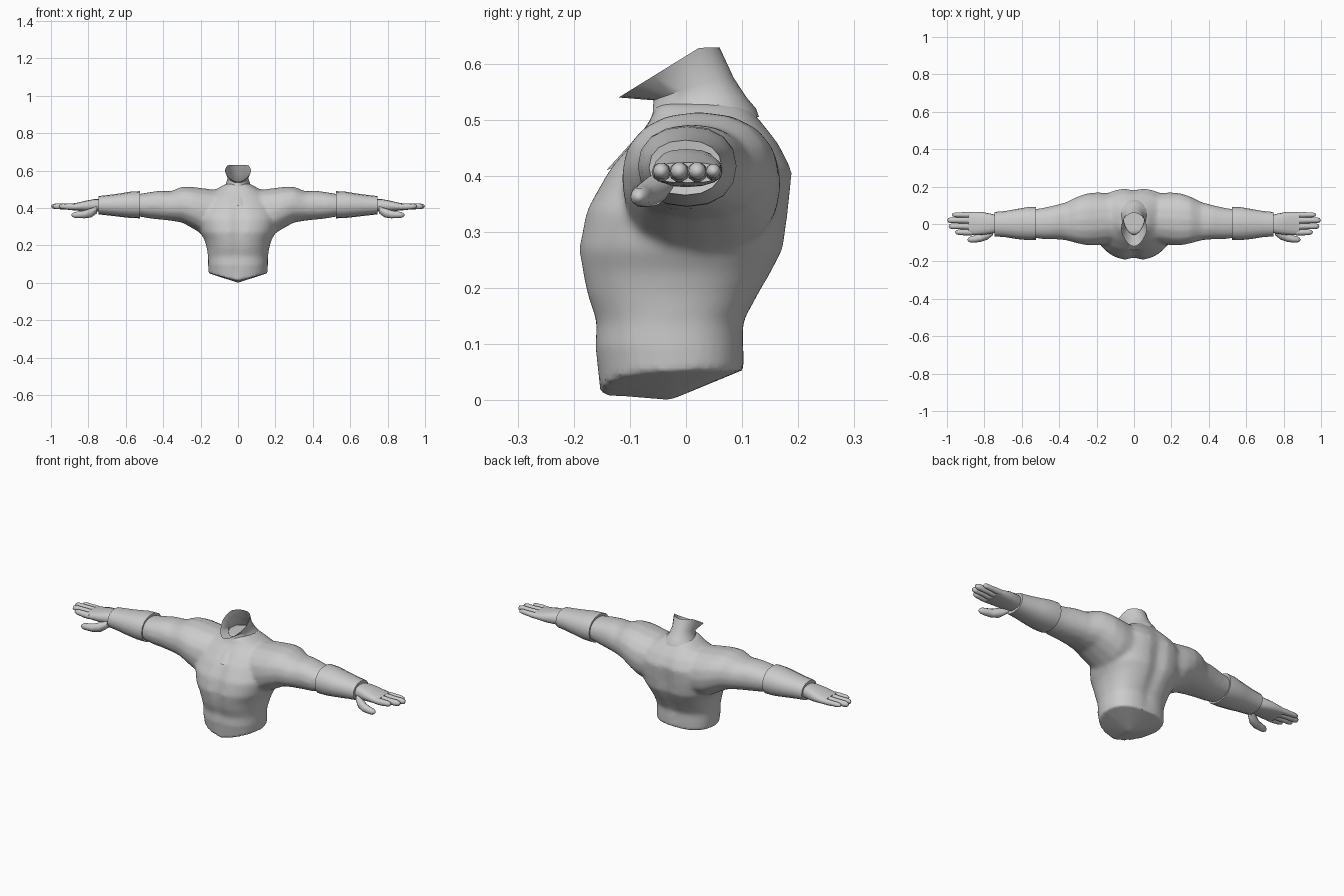
import bpy, bmesh
from math import cos, sin, pi
from mathutils import Vector

if "Cube" in bpy.data.objects:
    bpy.data.objects.remove(bpy.data.objects["Cube"])


def spow(v, p):
    return (abs(v) ** p) * (1 if v >= 0 else -1)


def loft(bm, rings, cap0=None, cap1=None):
    """Skin closed rings; a cap is a centre point or None for an open end."""
    loops = [[bm.verts.new(p) for p in r] for r in rings]
    n = len(loops[0])
    for a, b in zip(loops, loops[1:]):
        for i in range(n):
            bm.faces.new((a[i], a[(i + 1) % n], b[(i + 1) % n], b[i]))
    for c, l in ((cap0, loops[0]), (cap1, loops[-1])):
        if c is not None:
            v = bm.verts.new(c)
            for i in range(n):
                bm.faces.new((l[i], l[(i + 1) % n], v))


def finish(bm, name, angle=0.7):
    bmesh.ops.recalc_face_normals(bm, faces=bm.faces)
    me = bpy.data.meshes.new(name)
    bm.to_mesh(me)
    bm.free()
    ob = bpy.data.objects.new(name, me)
    bpy.context.collection.objects.link(ob)
    bpy.ops.object.select_all(action='DESELECT')
    ob.select_set(True)
    bpy.context.view_layer.objects.active = ob
    bpy.ops.object.shade_smooth_by_angle(angle=angle)
    return ob


def limb_ring(x, yf, yb, zb, zt, n=16, p=0.9):
    """Section across an arm, given its front, back, bottom and top."""
    return [Vector((x, (yf + yb) / 2 + (yb - yf) / 2 * spow(cos(2 * pi * i / n), p),
                    (zb + zt) / 2 + (zt - zb) / 2 * spow(sin(2 * pi * i / n), p))) for i in range(n)]


def flip(rings, s):
    return [[Vector((p.x * s, p.y, p.z)) for p in r] for r in rings]


def centre(r):
    return sum(r, Vector()) / len(r)


# Torso sections: z, half width, front y, back y, centre groove depth
TORSO = [(0.05, .157, -.152, .103, 0), (.10, .160, -.164, .104, .004), (.14, .160, -.162, .104, .006),
         (.19, .168, -.180, .132, .010), (.23, .180, -.188, .155, .012), (.27, .203, -.194, .176, .014),
         (.34, .222, -.180, .185, .014), (.41, .205, -.140, .192, .010), (.46, .175, -.098, .165, .005),
         (.495, .125, -.066, .135, 0), (.53, .066, -.053, .105, 0)]


def torso_ring(k, n=36):
    z, w, yf, yb, g = TORSO[k]
    out = []
    for i in range(n):
        a = 2 * pi * i / n
        s = spow(sin(a), .78)
        x = w * spow(cos(a), .78) * (1 - .10 * max(0, -s))
        y = (yf + yb) / 2 + (yb - yf) / 2 * s
        y -= g * (1 if s > 0 else -1) * max(0, 1 - abs(x) / .045) * abs(s)
        zz = z
        if k == 0:
            t = abs(x) / w
            zz = .01 + .042 * t if s < 0 else .055
            if abs(s) < .15:
                zz = .052
        out.append(Vector((x, y, zz)))
    return out


body = bmesh.new()
rings = [torso_ring(k) for k in range(len(TORSO))]
loft(body, rings, Vector((0, -.03, 0)), Vector((0, .03, .53)))

# Upper arms, shoulder to elbow
ARM = [(.10, -.10, .165, .25, .495), (.20, -.115, .170, .265, .508), (.25, -.115, .165, .295, .514),
       (.30, -.105, .148, .322, .514), (.36, -.088, .118, .332, .49), (.42, -.082, .102, .338, .493),
       (.48, -.082, .088, .345, .484), (.56, -.072, .075, .36, .47)]
arm = [limb_ring(*a) for a in ARM]
for s in (1, -1):
    r = flip(arm, s)
    loft(body, r, centre(r[0]), centre(r[-1]))
torso = finish(body, "torso_source")

# Fuse torso and arms into one skin and soften the shoulder joins
rm = torso.modifiers.new("fuse", 'REMESH')
rm.mode = 'VOXEL'
rm.voxel_size = .009
dg = bpy.context.evaluated_depsgraph_get()
skin = bmesh.new()
fused = bpy.data.meshes.new_from_object(torso.evaluated_get(dg))
skin.from_mesh(fused)
bpy.data.objects.remove(torso)
soft = [v for v in skin.verts if v.co.z > .1]
for _ in range(6):
    bmesh.ops.smooth_vert(skin, verts=soft, factor=.5, use_axis_x=True, use_axis_y=True, use_axis_z=True)
finish(skin, "torso_and_upper_arms", .9)

# Neck, open at the slanted top: half width, front y, back y, front z, back z
NECK = [(.105, -.142, .13, .410, .505), (.085, -.095, .125, .462, .520), (.066, -.060, .108, .500, .540),
        (.055, -.058, .085, .535, .575), (.070, -.120, .060, .540, .629)]
neck_rings = []
for w, yf, yb, zf, zb in NECK:
    ring = []
    for i in range(20):
        a = 2 * pi * i / 20
        t = (sin(a) + 1) / 2
        ring.append(Vector((w * cos(a) * (1 - .25 * max(0, -sin(a))), yf + (yb - yf) * t,
                            zf + (zb - zf) * min(1, t * 1.25))))
    neck_rings.append(ring)
bm = bmesh.new()
loft(bm, neck_rings)
finish(bm, "neck", .9)

# Forearm sleeves with folded-in ends
CUFF = [(.53, -.06, .065, .365, .465), (.525, -.085, .09, .345, .49), (.57, -.086, .09, .346, .488),
        (.63, -.080, .080, .353, .478), (.69, -.070, .069, .360, .470), (.745, -.066, .064, .366, .464),
        (.742, -.045, .045, .382, .445)]
PALM = [(.73, -.045, .045, .382, .446), (.765, -.052, .055, .380, .448), (.81, -.058, .064, .382, .440),
        (.85, -.060, .065, .385, .430), (.885, -.058, .063, .388, .424)]
# Fingers: y, tip x, radius
FINGERS = [(-.044, .958, .0165), (-.012, .992, .0175), (.020, 1.0, .0175), (.049, .975, .0145)]


def tube(path, n=10):
    """Tube along (x, y, z, radius) points, sections facing along x."""
    return [limb_ring(x, y - r, y + r, z - r, z + r, n, 1) for x, y, z, r in path]


for s, side in ((1, "left"), (-1, "right")):
    bm = bmesh.new()
    loft(bm, flip([limb_ring(*c) for c in CUFF], s))
    finish(bm, side + "_forearm_sleeve")

    bm = bmesh.new()
    r = flip([limb_ring(*c, p=.75) for c in PALM], s)
    loft(bm, r, centre(r[0]), centre(r[-1]))
    parts = [[(.865, y, .406, q), (.90, y, .407, q * 1.05), (.925, y, .408, q * .92), (tip - .022, y, .409, q * .9),
              (tip - .006, y, .409, q * .6)] for y, tip, q in FINGERS]
    parts.append([(.755, -.04, .39, .02), (.785, -.058, .374, .026), (.82, -.074, .366, .022),
                  (.85, -.080, .364, .019), (.875, -.083, .363, .016), (.887, -.084, .363, .008)])
    for path in parts:
        r = flip(tube(path), s)
        end = centre(r[-1]) + Vector((.005 * s, 0, 0))
        loft(bm, r, centre(r[0]), end)
    finish(bm, side + "_hand", .9)
